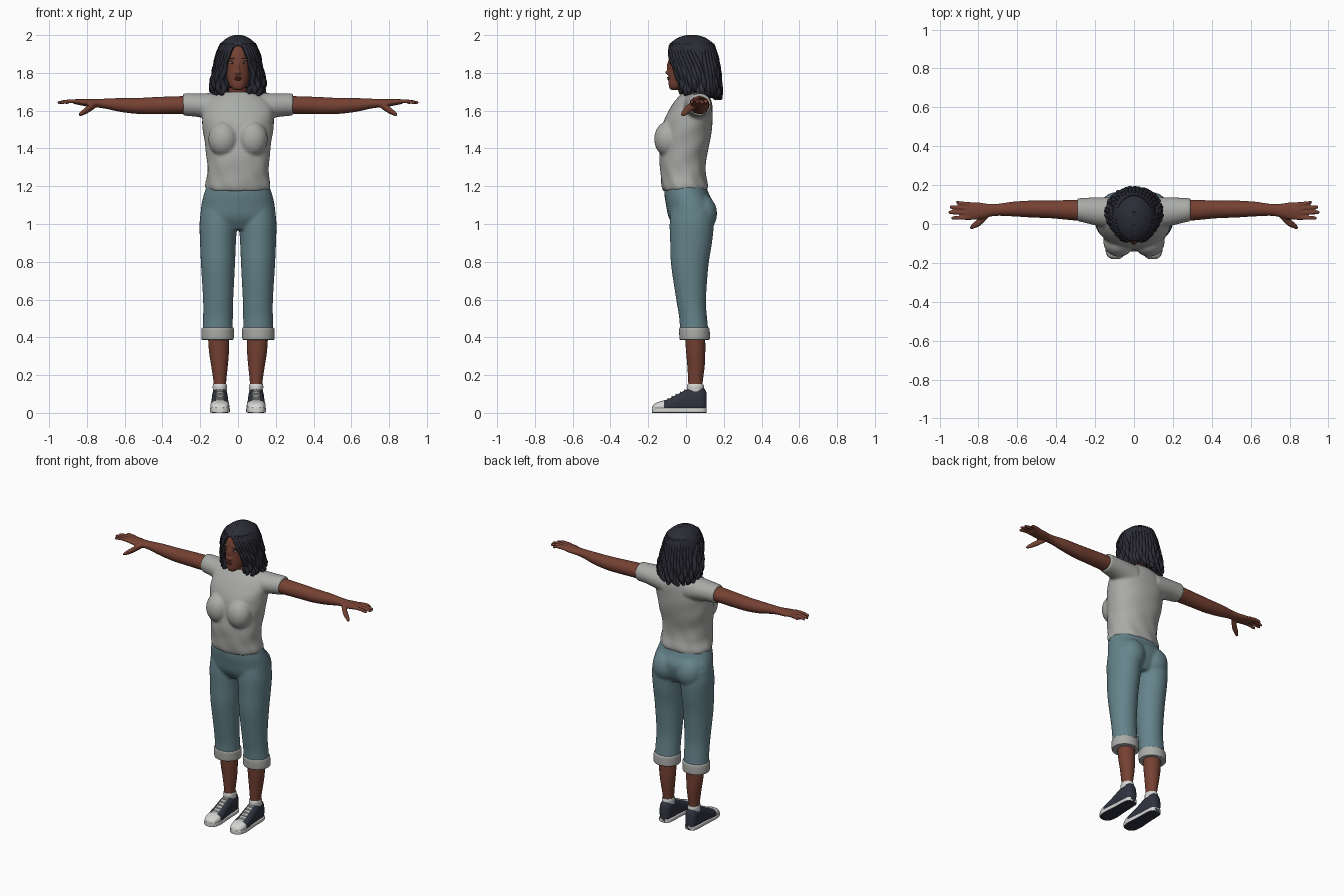
import bpy, bmesh, math, random
from mathutils import Matrix, Vector

random.seed(4)
if "Cube" in bpy.data.objects:
    bpy.data.objects.remove(bpy.data.objects["Cube"])


def material(name, color):
    m = bpy.data.materials.new(name)
    m.use_nodes = True
    m.diffuse_color = (*color, 1)
    m.node_tree.nodes["Principled BSDF"].inputs["Base Color"].default_value = (*color, 1)
    return m


SKIN = material("brown skin", (.18, .053, .033))
LIPS = material("dark lips", (.15, .035, .028))
HAIR = material("black hair", (.024, .025, .036))
SHIRT = material("grey cotton", (.40, .41, .39))
DENIM = material("faded blue denim", (.13, .23, .26))
WHITE = material("white rubber", (.66, .66, .65))
NAVY = material("dark navy canvas", (.03, .034, .052))
BOTH = (1, -1)


def resample(rows, steps):
    """Smooth spline through rows of numbers."""
    out = []
    for i in range(len(rows) - 1):
        quad = [rows[max(i - 1, 0)], rows[i], rows[i + 1], rows[min(i + 2, len(rows) - 1)]]
        for k in range(steps):
            u = k / steps
            out.append([b + u * ((c - a) / 2 + u * (a - 2.5 * b + 2 * c - d / 2
                        + u * (1.5 * (b - c) + (d - a) / 2))) for a, b, c, d in zip(*quad)])
    return out + [list(rows[-1])]


def loft(bm, axis, rows, sides=(1,), n=28, power=2, steps=4, ripple=None):
    """Skin rings of (position on axis, two centres, two radii)."""
    for s in sides:
        rings = []
        for t, a, b, ra, rb in resample(rows, steps):
            ring = []
            for i in range(n):
                ang = math.tau * i / n
                c, d = math.cos(ang), math.sin(ang)
                k = ripple(t, ang) if ripple else 1
                p = a + ra * k * math.copysign(abs(c) ** (2 / power), c)
                q = b + rb * k * math.copysign(abs(d) ** (2 / power), d)
                x, y, z = {"x": (t, p, q), "y": (p, t, q), "z": (p, q, t)}[axis]
                ring.append(bm.verts.new((x * s, y, z)))
            rings.append(ring)
        for lo, hi in zip(rings, rings[1:]):
            for i in range(n):
                j = (i + 1) % n
                bm.faces.new((lo[i], lo[j], hi[j], hi[i]))
        bm.faces.new(rings[0])
        bm.faces.new(rings[-1])


def ball(bm, center, radii, sides=(1,)):
    for s in sides:
        place = Matrix.Translation((center[0] * s, center[1], center[2]))
        bmesh.ops.create_uvsphere(bm, u_segments=20, v_segments=12, radius=1,
                                  matrix=place @ Matrix.Diagonal((*radii, 1)))


def finish(bm, name, mats, rule=None, voxel=0, smooth=4):
    bmesh.ops.recalc_face_normals(bm, faces=bm.faces[:])
    for f in bm.faces:
        f.smooth = True
        if rule:
            f.material_index = rule(f.calc_center_median(), f.normal)
    mesh = bpy.data.meshes.new(name)
    bm.to_mesh(mesh)
    bm.free()
    for m in mats:
        mesh.materials.append(m)
    ob = bpy.data.objects.new(name, mesh)
    bpy.context.collection.objects.link(ob)
    if voxel:
        # fuse overlapping volumes into one soft surface
        r = ob.modifiers.new("fuse", "REMESH")
        r.mode = "VOXEL"
        r.voxel_size = voxel
        r.use_smooth_shade = True
        ob.modifiers.new("soften", "SMOOTH").iterations = smooth
    else:
        bpy.ops.object.select_all(action="DESELECT")
        ob.select_set(True)
        bpy.context.view_layer.objects.active = ob
        bpy.ops.object.shade_smooth_by_angle(angle=math.radians(50))
    return ob


# Shirt: torso, bust and short sleeves, with gathered folds at the hem
def folds(z, ang):
    low = max(0, min(1, (1.42 - z) / .2))
    return 1 + low * .016 * math.sin(9 * ang + 30 * z) + .008 * math.sin(4 * ang - 45 * z)


bm = bmesh.new()
loft(bm, "z", [(1.175, 0, -.005, .16, .115), (1.2, 0, -.006, .172, .122), (1.26, 0, -.015, .163, .12),
               (1.34, 0, -.017, .165, .124), (1.44, 0, -.002, .178, .13), (1.54, 0, .01, .19, .13),
               (1.62, 0, .03, .185, .11), (1.67, 0, .042, .145, .085), (1.70, 0, .045, .08, .06)],
     n=64, power=2.2, ripple=folds)
ball(bm, (.078, -.093, 1.45), (.08, .076, .095), BOTH)
loft(bm, "x", [(.08, .055, 1.615, .085, .08), (.2, .065, 1.628, .072, .064),
               (.27, .072, 1.632, .062, .06), (.292, .073, 1.632, .06, .058)], BOTH)
finish(bm, "shirt", [SHIRT], voxel=.008, smooth=5)

# Cropped trousers
bm = bmesh.new()
loft(bm, "z", [(.97, 0, .03, .16, .08), (1.03, 0, .025, .197, .115), (1.10, 0, .022, .194, .128),
               (1.16, 0, .003, .18, .118), (1.22, 0, -.006, .16, .108)], power=2.2)
loft(bm, "z", [(1.08, .105, .03, .09, .11), (1, .105, .03, .099, .117), (.9, .106, .027, .095, .111),
               (.78, .106, .02, .09, .099), (.6, .105, .027, .08, .079), (.5, .106, .038, .079, .074),
               (.4, .108, .046, .081, .076)], BOTH)
ball(bm, (.088, .083, 1.055), (.088, .082, .1), BOTH)
finish(bm, "trousers", [DENIM], voxel=.008, smooth=5)

# Arms with hands
for side, s in (("left", 1), ("right", -1)):
    bm = bmesh.new()
    loft(bm, "x", [(.2, .07, 1.63, .05, .05), (.3, .071, 1.63, .053, .047), (.42, .075, 1.627, .046, .046),
                   (.52, .077, 1.625, .044, .043), (.62, .077, 1.63, .038, .037), (.7, .073, 1.637, .031, .027),
                   (.75, .07, 1.639, .034, .022), (.8, .067, 1.642, .044, .02), (.85, .066, 1.647, .045, .015),
                   (.87, .066, 1.647, .041, .011)], (s,))
    for root, end, tip in ((.101, .111, .915), (.079, .087, .948), (.055, .06, .955), (.032, .031, .94)):
        loft(bm, "x", [(.84, root, 1.648, .012, .011), (.89, (root + end) / 2, 1.65, .0105, .0105),
                       (tip - .008, end, 1.643, .009, .009), (tip, end, 1.642, .005, .005)], (s,), n=12)
    loft(bm, "x", [(.75, .052, 1.635, .02, .018), (.79, .014, 1.61, .022, .02),
                   (.825, -.008, 1.588, .016, .015), (.843, -.02, 1.578, .008, .008)], (s,), n=14)
    finish(bm, side + "_arm", [SKIN], voxel=.005, smooth=3)

# Head and neck
bm = bmesh.new()
loft(bm, "z", [(1.62, 0, .045, .06, .055), (1.69, 0, .04, .05, .05), (1.78, 0, .03, .05, .055)])
loft(bm, "z", [(1.71, 0, -.058, .022, .024), (1.73, 0, -.045, .043, .046), (1.77, 0, -.02, .06, .073),
               (1.82, 0, .002, .071, .095), (1.87, 0, .014, .077, .106), (1.92, 0, .02, .074, .101),
               (1.96, 0, .025, .05, .07)])
ball(bm, (0, -.096, 1.803), (.013, .014, .011))
ball(bm, (.011, -.09, 1.8), (.009, .01, .008), BOTH)
ball(bm, (0, -.091, 1.832), (.009, .011, .032))
ball(bm, (.03, -.082, 1.872), (.025, .008, .007), BOTH)
ball(bm, (0, -.072, 1.725), (.02, .018, .015))
finish(bm, "head", [SKIN], voxel=.005, smooth=3)

# Facial features
bm = bmesh.new()
ball(bm, (0, -.092, 1.775), (.02, .008, .005))
ball(bm, (0, -.09, 1.766), (.018, .009, .006))
finish(bm, "lips", [LIPS])
bm = bmesh.new()
ball(bm, (.03, -.08, 1.853), (.012, .008, .005), BOTH)
finish(bm, "eyes", [WHITE])
bm = bmesh.new()
ball(bm, (.03, -.084, 1.853), (.005, .006, .005), BOTH)
finish(bm, "irises", [HAIR])
bm = bmesh.new()
ball(bm, (.031, -.086, 1.875), (.019, .006, .003), BOTH)
finish(bm, "eyebrows", [HAIR])

# Hair cap with an arched opening for the face and a groove at the parting
bm = bmesh.new()
loft(bm, "z", [(1.72, 0, .075, .11, .085), (1.78, 0, .06, .115, .1), (1.84, 0, .042, .115, .125),
               (1.9, 0, .03, .113, .134), (1.95, 0, .03, .096, .118), (1.985, 0, .03, .058, .075),
               (2, 0, .03, .02, .03)], n=64, steps=6)
for v in bm.verts:
    if v.co.z > 1.9 and v.co.y < .06 and abs(v.co.x) < .006:
        v.co.z -= .005
opening = [f for f in bm.faces for c in [f.calc_center_median()]
           if c.y < 0 and (c.x / .068) ** 2 + ((c.z - 1.78) / .165) ** 2 < 1]
bmesh.ops.delete(bm, geom=opening, context="FACES")
cap = finish(bm, "hair_cap", [HAIR])
cap.modifiers.new("thickness", "SOLIDIFY").thickness = .006

# Curly locks: (height, centre depth, half width, half depth) along each strand
STRAND = [(1.955, .03, .088, .113), (1.9, .031, .111, .13), (1.84, .042, .12, .13),
          (1.76, .058, .132, .118), (1.69, .064, .123, .112)]
curve = bpy.data.curves.new("hair_locks", "CURVE")
curve.dimensions = "3D"
curve.bevel_depth = 1
curve.bevel_resolution = 1
curve.use_fill_caps = True
for layer, count, scale in ((0, 17, 1), (1, 14, .86)):
    for i in range(count):
        for s in BOTH:
            base = math.radians(40 + 140 * i / (count - 1))
            drop = .01 * random.uniform(-1, 1) + .02 * (1 - math.cos(base)) / 2
            spin = random.uniform(0, math.tau)
            path = resample(STRAND, 6)
            spline = curve.splines.new("POLY")
            spline.points.add(len(path) - 1)
            for k, (z, cy, rx, ry) in enumerate(path):
                t = k / (len(path) - 1)
                phi = base - math.radians(25) * (1 - t) ** 2 * (base < 2)
                curl = .011 * t * t
                r = scale + curl * 6 * math.sin(spin + 20 * t)
                x = s * math.sin(phi) * rx * r + curl * math.cos(spin + 20 * t)
                y = cy - math.cos(phi) * ry * r
                spline.points[k].co = (x, y, z - drop * t, 1)
                spline.points[k].radius = (.007 + .011 * t) * (1 if t < .9 else 1 - 5 * (t - .9))
            spline.use_smooth = True
curve.materials.append(HAIR)
locks = bpy.data.objects.new("hair_locks", curve)
bpy.context.collection.objects.link(locks)

# Lower legs, cuffs and shoes: (depth, top height, half width) along each shoe
SHOE = [(-.18, .028, .018), (-.168, .047, .036), (-.14, .06, .047), (-.1, .071, .05), (-.05, .096, .046),
        (0, .122, .043), (.05, .138, .042), (.09, .134, .037), (.108, .11, .022)]
MID = .096


def shoe_paint(c, n):
    if c.y < -.12:
        return 1
    return 2 if abs(abs(c.x) - MID) < .02 and c.y < .01 and n.z > .2 else 0


for side, s in (("left", 1), ("right", -1)):
    bm = bmesh.new()
    loft(bm, "z", [(.1, MID, .05, .032, .037), (.16, MID, .05, .033, .038), (.25, .098, .053, .044, .046),
                   (.33, .101, .051, .053, .051), (.45, .104, .046, .057, .055)], (s,))
    finish(bm, side + "_lower_leg", [SKIN])

    bm = bmesh.new()
    loft(bm, "z", [(.387, .108, .046, .08, .074), (.391, .108, .046, .085, .08), (.42, .108, .045, .086, .081),
                   (.446, .107, .044, .085, .08), (.452, .107, .043, .08, .075)], (s,), n=36)
    finish(bm, side + "_trouser_cuff", [SHIRT])

    bm = bmesh.new()
    loft(bm, "y", [(y, MID, top / 2, w, top / 2) for y, top, w in SHOE], (s,), n=40, power=2.6, steps=5)
    finish(bm, side + "_shoe", [NAVY, WHITE, SHIRT], shoe_paint)

    bm = bmesh.new()
    loft(bm, "y", [(y, MID, .014, w + .003, .014) for y, top, w in SHOE], (s,), n=40, power=6)
    finish(bm, side + "_sole", [WHITE, NAVY], lambda c, n: int(n.z < -.7))

    bm = bmesh.new()
    loft(bm, "z", [(.11, MID, .05, .036, .044), (.14, MID, .05, .038, .045), (.152, MID, .05, .035, .041)], (s,))
    finish(bm, side + "_sock", [WHITE])

    bm = bmesh.new()
    for i in range(5):
        ball(bm, (MID, -.095 + .022 * i, .073 + .0118 * i), (.022, .004, .005), (s,))
    finish(bm, side + "_laces", [WHITE])
